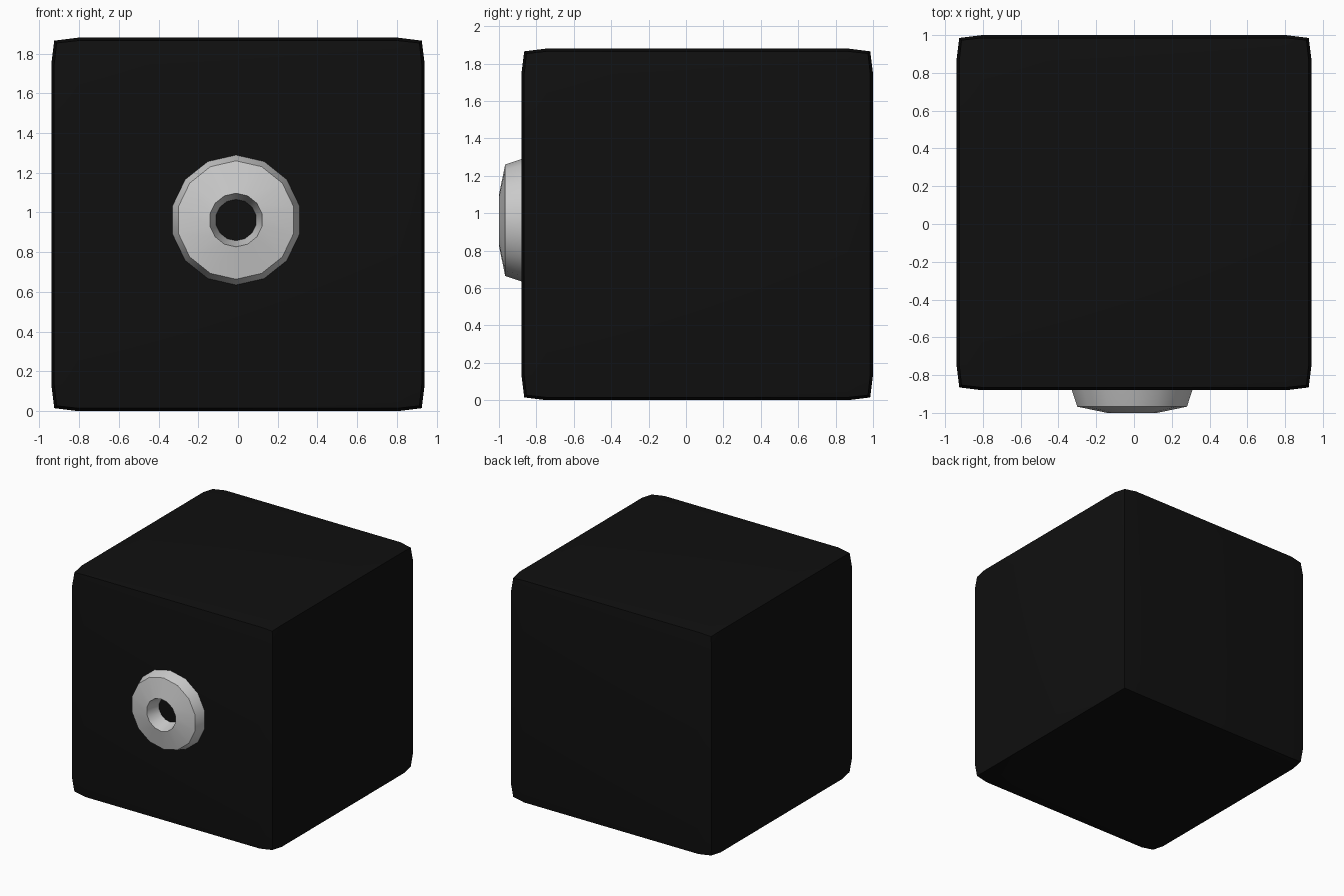
import bpy, bmesh
from math import cos, sin, tau, pi, radians
from mathutils import Vector

if "Cube" in bpy.data.objects:
    bpy.data.objects.remove(bpy.data.objects["Cube"])


def finish(bm, name, color=None):
    bmesh.ops.recalc_face_normals(bm, faces=bm.faces)
    mesh = bpy.data.meshes.new(name)
    bm.to_mesh(mesh)
    bm.free()
    ob = bpy.data.objects.new(name, mesh)
    bpy.context.collection.objects.link(ob)
    if color:
        mat = bpy.data.materials.new(name + "_material")
        mat.diffuse_color = color
        mat.use_nodes = True
        mat.node_tree.nodes["Principled BSDF"].inputs["Base Color"].default_value = mat.diffuse_color
        mesh.materials.append(mat)
    bpy.ops.object.select_all(action='DESELECT')
    ob.select_set(True)
    bpy.context.view_layer.objects.active = ob
    bpy.ops.object.shade_smooth_by_angle(angle=radians(30))
    return ob


# Body: cube in a 3x3 grid per face, edges and corners pulled slightly inward
H, INNER = 0.94, 0.805
INSET = {1: H, 2: 0.925, 3: 0.913}
CENTER = Vector((0, 0.06, H))
bm = bmesh.new()
bmesh.ops.create_cube(bm, size=2)
bmesh.ops.subdivide_edges(bm, edges=bm.edges[:], cuts=2, use_grid_fill=True)
for v in bm.verts:
    outer = [abs(c) > 0.9 for c in v.co]
    reach = INSET[sum(outer)]
    v.co = Vector([(reach if o else INNER) * (1 if c > 0 else -1)
                   for c, o in zip(v.co, outer)]) + CENTER
finish(bm, "body_block", (0.005, 0.005, 0.005, 1))

# Front ring: 14-sided revolved profile (radius, y) with a tapered hole
PROFILE = [(0.333, -0.86), (0.327, -0.88), (0.298, -0.967),
           (0.135, -1.0), (0.104, -0.88), (0.099, -0.86)]
SIDES = 14
bm = bmesh.new()
rings = []
for i in range(SIDES):
    a = pi / 2 + tau * i / SIDES
    rings.append([bm.verts.new((-0.01 + r * cos(a), y, 0.962 + r * sin(a)))
                  for r, y in PROFILE])
n = len(PROFILE)
for i in range(SIDES):
    p, q = rings[i], rings[(i + 1) % SIDES]
    for j in range(n):
        k = (j + 1) % n
        bm.faces.new((p[j], p[k], q[k], q[j]))
finish(bm, "front_ring")
